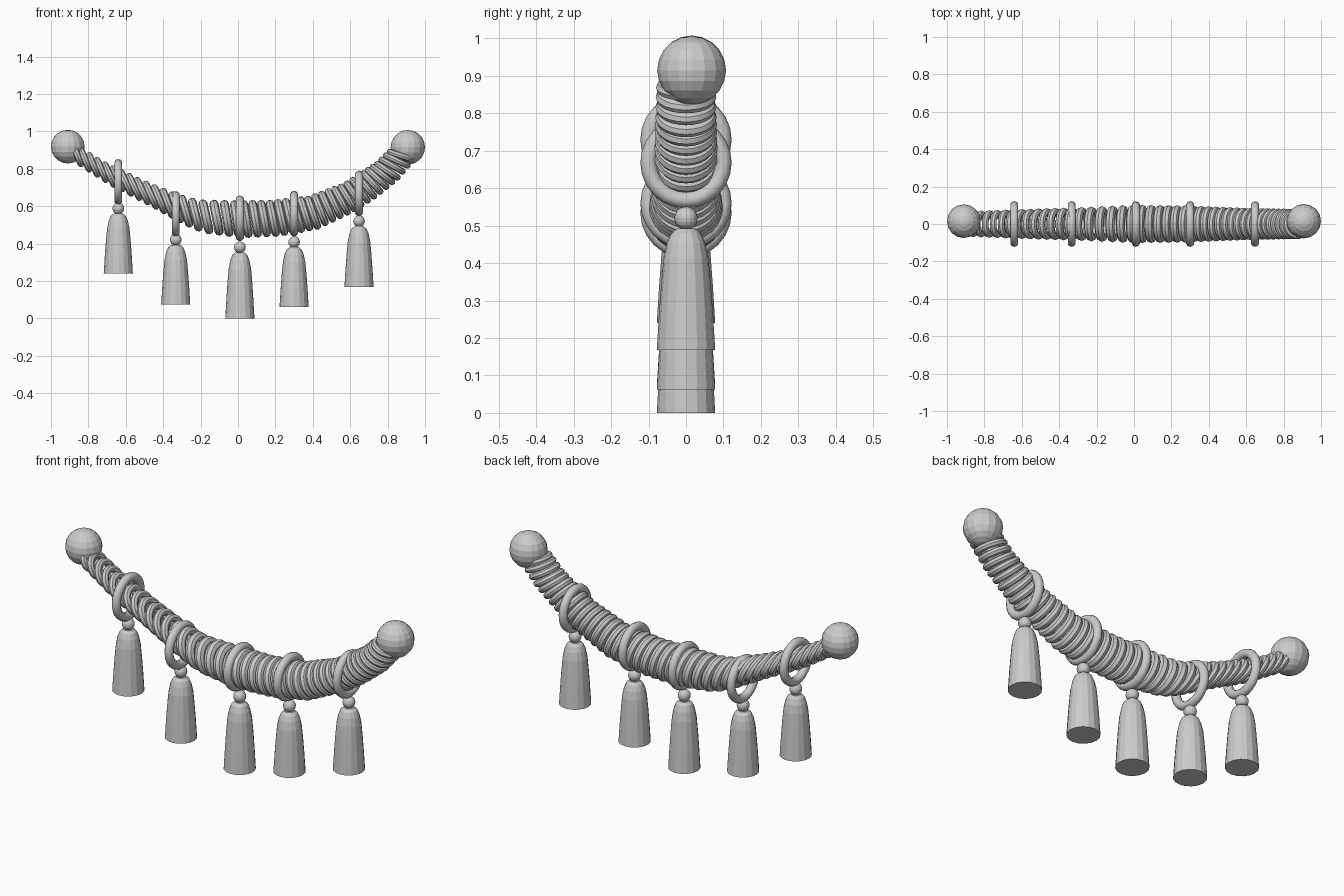
import bpy, math
from mathutils import Matrix

cube = bpy.data.objects.get("Cube")
if cube:
    bpy.data.objects.remove(cube, do_unlink=True)

grey = bpy.data.materials.new("plain_grey")
grey.use_nodes = True
colour = (0.6, 0.6, 0.6, 1)
grey.diffuse_color = colour
grey.node_tree.nodes["Principled BSDF"].inputs["Base Color"].default_value = colour


def finish(name):
    ob = bpy.context.object
    ob.name = name
    ob.data.materials.append(grey)
    return ob


def ring(name, x, z, outer, tube, lean=0, sides=8):
    """Upright ring around the x axis, its top leaning towards -x."""
    bpy.ops.mesh.primitive_torus_add(
        major_radius=outer - tube, minor_radius=tube,
        major_segments=24, minor_segments=sides,
        location=(x, 0, z), rotation=(0, math.radians(90 - lean), 0))
    return finish(name)


def ball(name, x, y, z, r):
    bpy.ops.mesh.primitive_uv_sphere_add(
        segments=16, ring_count=10, radius=r, location=(x, y, z))
    return finish(name)


def tassel(name, x, bottom, height):
    """Domed bell lathed from a short profile, closed underneath."""
    profile = [(0.078, 0), (0.072, 0.3), (0.066, 0.55), (0.06, 0.75),
               (0.051, 0.88), (0.04, 0.96), (0.024, 1)]
    n = 16
    verts = [(r * math.cos(math.tau * i / n), r * math.sin(math.tau * i / n), h * height)
             for r, h in profile for i in range(n)]
    faces = [(k * n + i, k * n + (i + 1) % n, (k + 1) * n + (i + 1) % n, (k + 1) * n + i)
             for k in range(len(profile) - 1) for i in range(n)]
    faces.append(tuple(reversed(range(n))))
    faces.append(tuple(range(len(verts) - n, len(verts))))
    mesh = bpy.data.meshes.new(name)
    mesh.from_pydata(verts, [], faces)
    mesh.materials.append(grey)
    ob = bpy.data.objects.new(name, mesh)
    ob.location = (x, 0, bottom)
    bpy.context.collection.objects.link(ob)


def lookup(table, x):
    """Linear interpolation in a short table of (x, value)."""
    for (a, u), (b, v) in zip(table, table[1:]):
        if x <= b:
            t = max(0, (x - a) / (b - a))
            return u + (v - u) * t
    return table[-1][1]


# Sagging garland of leaning coils
height = [(-.87, .88), (-.7, .775), (-.5, .675), (-.3, .58), (-.2, .545), (0, .53),
          (.2, .535), (.4, .565), (.6, .65), (.7, .715), (.8, .79), (.9, .9)]
outer = [(-.87, .07), (-.6, .08), (-.3, .09), (0, .103), (.3, .1), (.6, .086), (.9, .08)]
lean = [(-.9, 22), (-.5, 27), (-.25, 15), (0, 8), (.3, 14), (.5, 25), (.7, 40), (.85, 65), (.9, 80)]
spacing = [(-.87, .043), (-.4, .045), (-.2, .058), (0, .05), (.3, .042), (.6, .034), (.88, .022)]
tube = [(-.87, .018), (-.4, .02), (-.15, .025), (.2, .023), (.6, .019), (.88, .017)]
x, count = -0.86, 0
while x < 0.89:
    count += 1
    ring(f"garland_coil_{count}", x, lookup(height, x), lookup(outer, x),
         lookup(tube, x), lookup(lean, x))
    x += lookup(spacing, x)

# End balls
ball("right_end_ball", -0.91, 0.015, 0.918, 0.09)
ball("left_end_ball", 0.908, 0.015, 0.915, 0.092)

# Hanging rings, each with a bead and a tassel: x, ring z, bead z, tassel bottom
hangers = [(-.64, .73, .588, .24), (-.333, .558, .42, .073), (.01, .535, .38, 0),
           (.3, .56, .408, .062), (.647, .668, .52, .168)]
for i, (x, ring_z, bead_z, bottom) in enumerate(hangers, 1):
    ring(f"hanging_ring_{i}", x, ring_z, 0.122, 0.022, sides=10)
    ball(f"bead_{i}", x, 0, bead_z, 0.031)
    tassel(f"tassel_{i}", x, bottom, bead_z - 0.027 - bottom)

# Soft shading on the coils and hanging rings
for ob in bpy.context.scene.objects:
    ob.select_set(ob.type == 'MESH' and ("coil" in ob.name or "ring" in ob.name))
bpy.ops.object.shade_smooth_by_angle(angle=math.radians(40))
